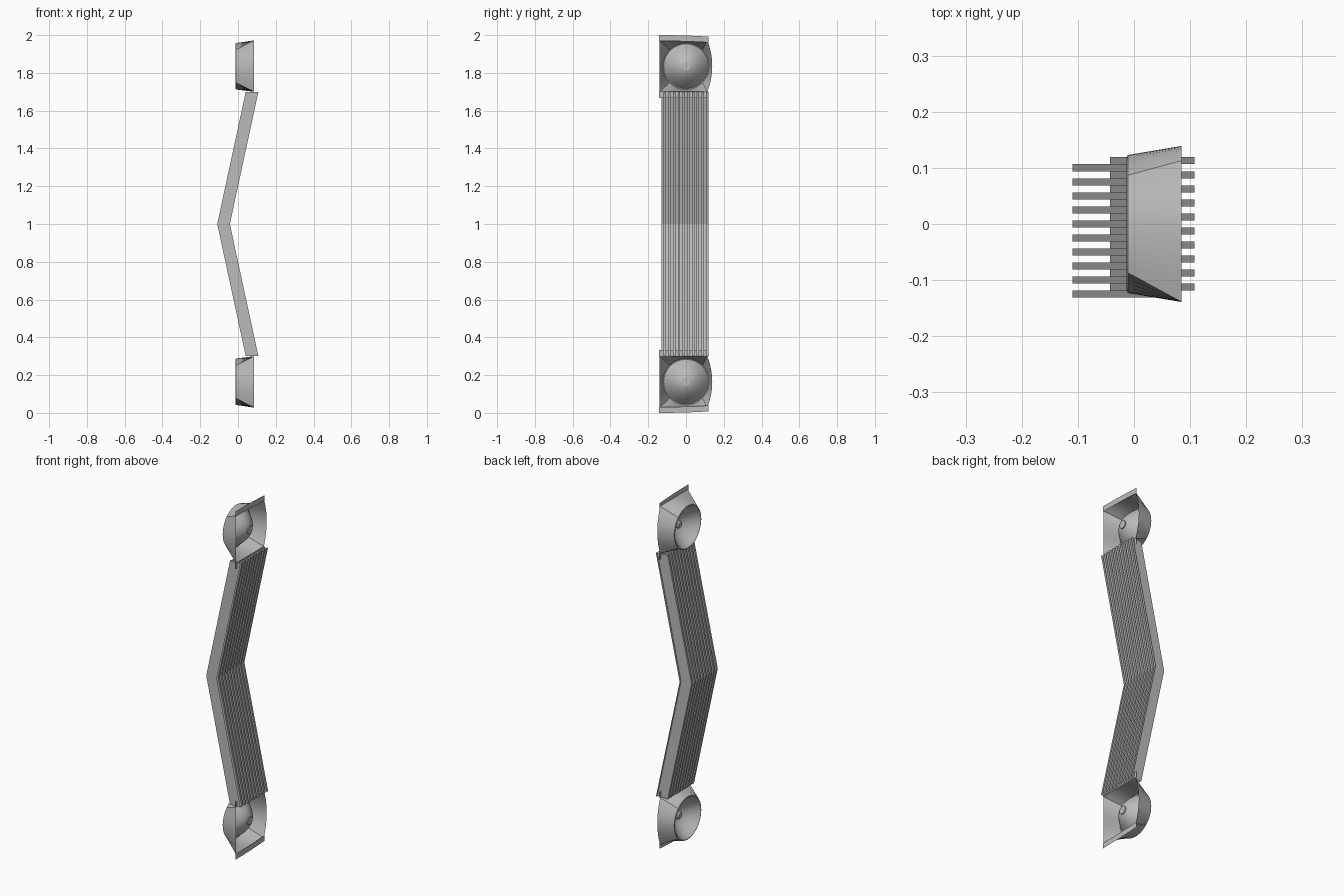
import bpy, bmesh, math

old = bpy.data.objects.get("Cube")
if old:
    bpy.data.objects.remove(old, do_unlink=True)

grey = bpy.data.materials.new("plain grey")
grey.use_nodes = True
colour = (0.5, 0.5, 0.5, 1)
grey.diffuse_color = colour
grey.node_tree.nodes["Principled BSDF"].inputs["Base Color"].default_value = colour

SEG = 48
LAMP_Z = 0.835      # lamp height above the middle of the model
BACK_X = 0.085      # open back of the lamp housing


def finish(bm, name, smooth=True):
    """Turn a bmesh into a grey object."""
    bmesh.ops.remove_doubles(bm, verts=bm.verts, dist=1e-5)
    bmesh.ops.recalc_face_normals(bm, faces=bm.faces)
    mesh = bpy.data.meshes.new(name)
    bm.to_mesh(mesh)
    bm.free()
    mesh.materials.append(grey)
    ob = bpy.data.objects.new(name, mesh)
    bpy.context.collection.objects.link(ob)
    if smooth:
        bpy.ops.object.select_all(action='DESELECT')
        ob.select_set(True)
        bpy.context.view_layer.objects.active = ob
        bpy.ops.object.shade_smooth_by_angle(angle=math.radians(30))
    return ob


def loft(name, rings, cap=False):
    """Skin a list of closed rings."""
    bm = bmesh.new()
    loops = [[bm.verts.new(p) for p in ring] for ring in rings]
    for a, b in zip(loops, loops[1:]):
        for i in range(SEG):
            j = (i + 1) % SEG
            bm.faces.new((a[i], a[j], b[j], b[i]))
    if cap:
        bm.faces.new(loops[0])
        bm.faces.new(loops[-1])
    return finish(bm, name)


def circle(x, r, side):
    angles = [math.tau * i / SEG for i in range(SEG)]
    return [(x, r * math.cos(a), 1 + side * (LAMP_Z + r * math.sin(a))) for a in angles]


def square(x, side):
    """Squarish outline, straight on one side and bowed on the other."""
    ring = []
    for i in range(SEG):
        c, s = math.cos(math.tau * i / SEG), math.sin(math.tau * i / SEG)
        k = 1 / max(abs(c), abs(s))
        u, v = c * k, s * k
        width = 0.113 + 0.026 * (1 - v * v) if u > 0 else 0.139
        ring.append((x, u * width, 1 + side * (LAMP_Z + 0.001 + 0.136 * v)))
    return ring


def flange(name, z0, z1, side):
    """Thin upright strip along the back edge, slightly arched."""
    bm = bmesh.new()
    rows = []
    for i in range(9):
        t = i / 8
        y = -0.142 + 0.262 * t
        arch = 0.008 * t * t
        rows.append([bm.verts.new((BACK_X, y, 1 + side * (z - arch * (z > LAMP_Z))))
                     for z in (z0, z1)])
    for a, b in zip(rows, rows[1:]):
        bm.faces.new((a[0], b[0], b[1], a[1]))
    return finish(bm, name)


# Lamps: housing, reflector bowl, bulb and mounting strips
for label, side in (("upper", 1), ("lower", -1)):
    loft(label + "_lamp_housing", [circle(-0.008, 0.114, side), circle(-0.013, 0.118, side),
                                   circle(-0.011, 0.123, side), square(BACK_X, side)])
    bowl = []
    for i in range(9):
        r = 0.114 - 0.094 * i / 8
        bowl.append(circle(0.075 - 0.083 * (r / 0.114) ** 2, r, side))
    loft(label + "_lamp_reflector", bowl)
    loft(label + "_lamp_bulb", [circle(0.035, 0.014, side), circle(0.042, 0.022, side),
                                circle(0.077, 0.022, side)], cap=True)
    flange(label + "_outer_strip", LAMP_Z + 0.134, 1.0, side)
    flange(label + "_inner_strip", 0.667, LAMP_Z - 0.134, side)

# Grille: a corrugated sheet bent at the middle
DEPTH, PITCH, RIBS = 0.067, 0.025, 10
profile = []
for k in range(RIBS):
    y = -0.131 + PITCH * k
    profile += [(DEPTH, y), (0, y), (0, y + PITCH / 2), (DEPTH, y + PITCH / 2)]
profile.append((DEPTH, -0.131 + PITCH * RIBS))

bm = bmesh.new()
rows = [[bm.verts.new((x0 + dx, y, z)) for dx, y in profile]
        for x0, z in ((0.041, 0.3), (-0.11, 1.0), (0.041, 1.7))]
for low, high in zip(rows, rows[1:]):
    for i in range(len(profile) - 1):
        bm.faces.new((low[i], low[i + 1], high[i + 1], high[i]))
finish(bm, "grille", smooth=False)
